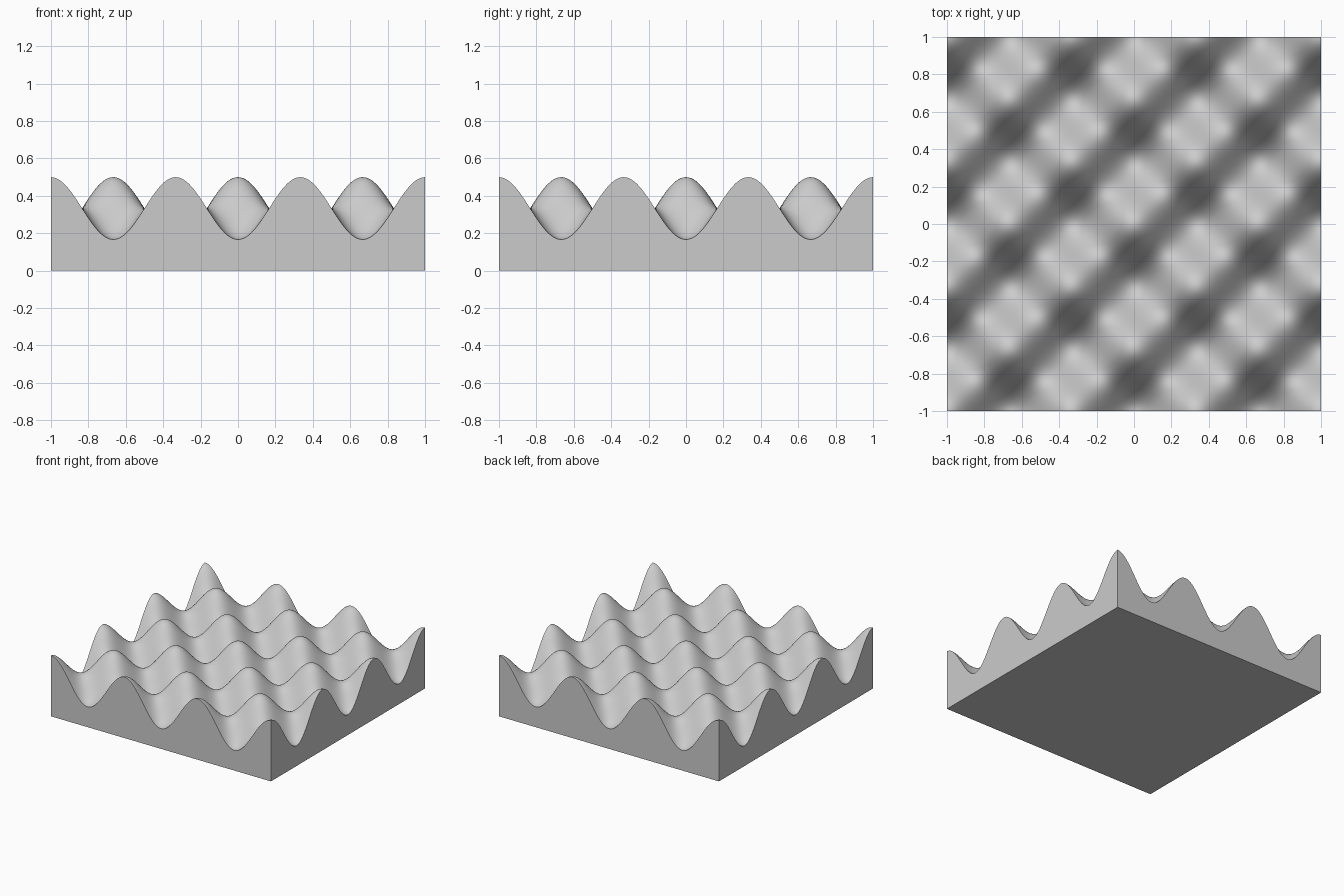
import bpy, bmesh
from math import cos, pi, radians

if "Cube" in bpy.data.objects:
    bpy.data.objects.remove(bpy.data.objects["Cube"])

SEGMENTS = 144      # divisions per side (whole number per wave)
MID, AMP = 1 / 3, 1 / 6

bm = bmesh.new()

# Wavy top: product of two cosines, three half-waves per unit
bmesh.ops.create_grid(bm, x_segments=SEGMENTS, y_segments=SEGMENTS, size=1)
for v in bm.verts:
    v.co.z = MID + AMP * cos(3 * pi * v.co.x) * cos(3 * pi * v.co.y)

# Straight side walls down to the ground
rim = [e for e in bm.edges if e.is_boundary]
walls = bmesh.ops.extrude_edge_only(bm, edges=rim)["geom"]
for v in walls:
    if isinstance(v, bmesh.types.BMVert):
        v.co.z = 0

# Flat underside
bottom = [e for e in bm.edges if all(v.co.z == 0 for v in e.verts)]
bmesh.ops.contextual_create(bm, geom=bottom)
bmesh.ops.recalc_face_normals(bm, faces=bm.faces)

mesh = bpy.data.meshes.new("wave_block")
bm.to_mesh(mesh)
bm.free()
block = bpy.data.objects.new("wave_block", mesh)
bpy.context.collection.objects.link(block)

# Smooth waves, crisp block edges
bpy.context.view_layer.objects.active = block
block.select_set(True)
bpy.ops.object.shade_smooth_by_angle(angle=radians(30))
